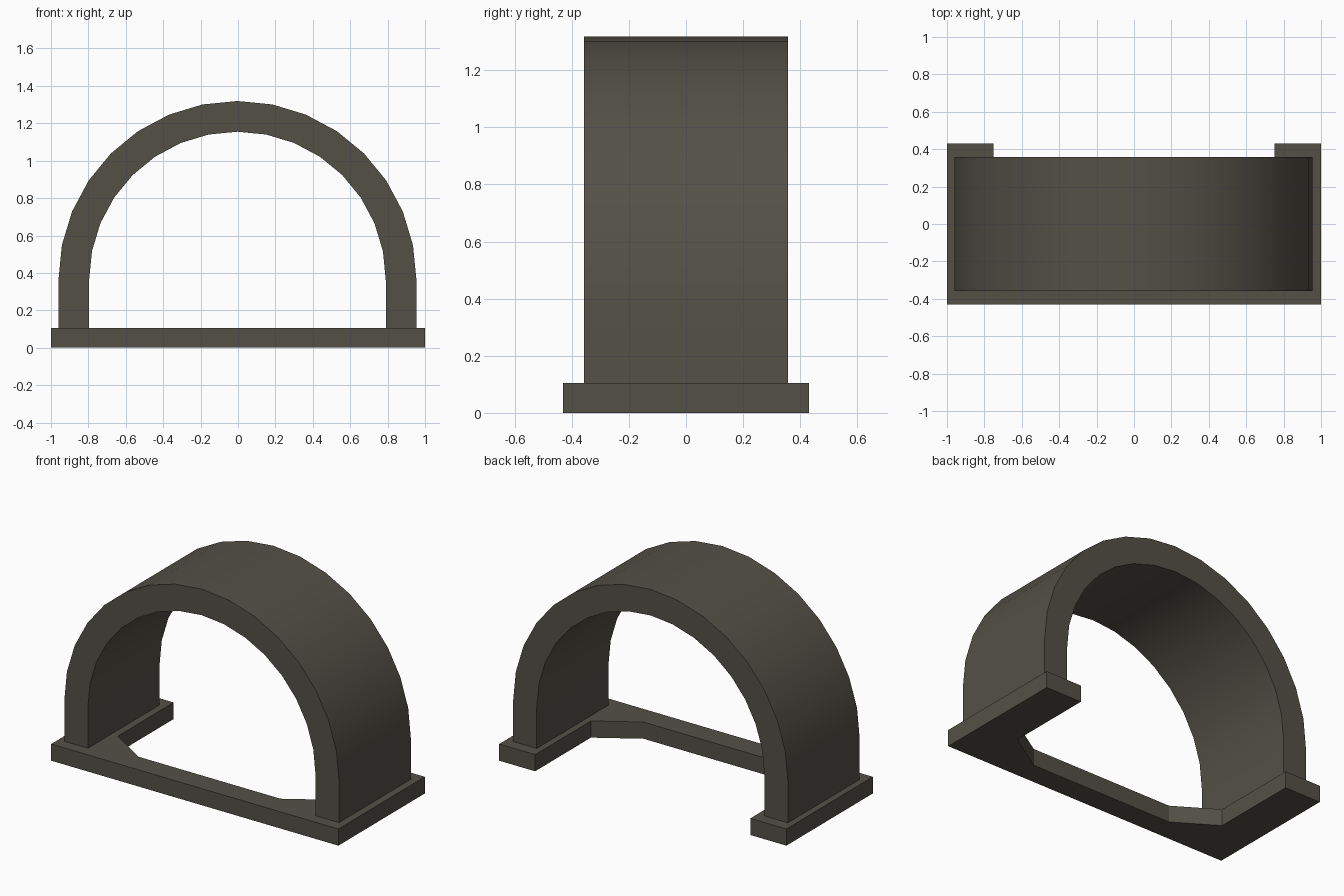
import bpy, bmesh, math

if "Cube" in bpy.data.objects:
    bpy.data.objects.remove(bpy.data.objects["Cube"])

stone = bpy.data.materials.new("dark olive grey")
stone.diffuse_color = (0.088, 0.081, 0.062, 1)
stone.use_nodes = True
stone.node_tree.nodes["Principled BSDF"].inputs["Base Color"].default_value = stone.diffuse_color


def finish(name, bm):
    bmesh.ops.recalc_face_normals(bm, faces=bm.faces[:])
    mesh = bpy.data.meshes.new(name)
    bm.to_mesh(mesh)
    bm.free()
    mesh.materials.append(stone)
    ob = bpy.data.objects.new(name, mesh)
    bpy.context.collection.objects.link(ob)
    return ob


# Arch: rectangular section swept up one leg, over a half circle, down the other
CX, CZ, R_OUT, R_IN, HALF_Y, FOOT, SEGS = -0.003, 0.362, 0.957, 0.793, 0.357, 0.1, 16


def half_profile(radius):
    arc = [(CX + radius * math.cos(math.pi * i / SEGS),
            CZ + radius * math.sin(math.pi * i / SEGS)) for i in range(SEGS + 1)]
    return [(CX + radius, FOOT)] + arc + [(CX - radius, FOOT)]


bm = bmesh.new()
rings = []
for (xo, zo), (xi, zi) in zip(half_profile(R_OUT), half_profile(R_IN)):
    section = [(xo, -HALF_Y, zo), (xo, HALF_Y, zo), (xi, HALF_Y, zi), (xi, -HALF_Y, zi)]
    rings.append([bm.verts.new(p) for p in section])
for a, b in zip(rings, rings[1:]):
    for k in range(4):
        n = (k + 1) % 4
        bm.faces.new((a[k], a[n], b[n], b[k]))
bm.faces.new(rings[0])
bm.faces.new(rings[-1])
arch = finish("arch", bm)
bpy.context.view_layer.objects.active = arch
arch.select_set(True)
bpy.ops.object.shade_smooth_by_angle(angle=math.radians(35))

# Base: U-shaped plinth open at the back, with chamfered inner corners
half = [(1.0, -0.43), (1.0, 0.43), (0.75, 0.43), (0.75, -0.125), (0.495, -0.285)]
outline = half + [(-x, y) for x, y in reversed(half)]
bm = bmesh.new()
bottom = bm.faces.new([bm.verts.new((x, y, 0)) for x, y in outline])
top = bmesh.ops.extrude_face_region(bm, geom=[bottom], use_keep_orig=True)["geom"]
bmesh.ops.translate(bm, vec=(0, 0, 0.105),
                    verts=[g for g in top if isinstance(g, bmesh.types.BMVert)])
finish("base_plinth", bm)
